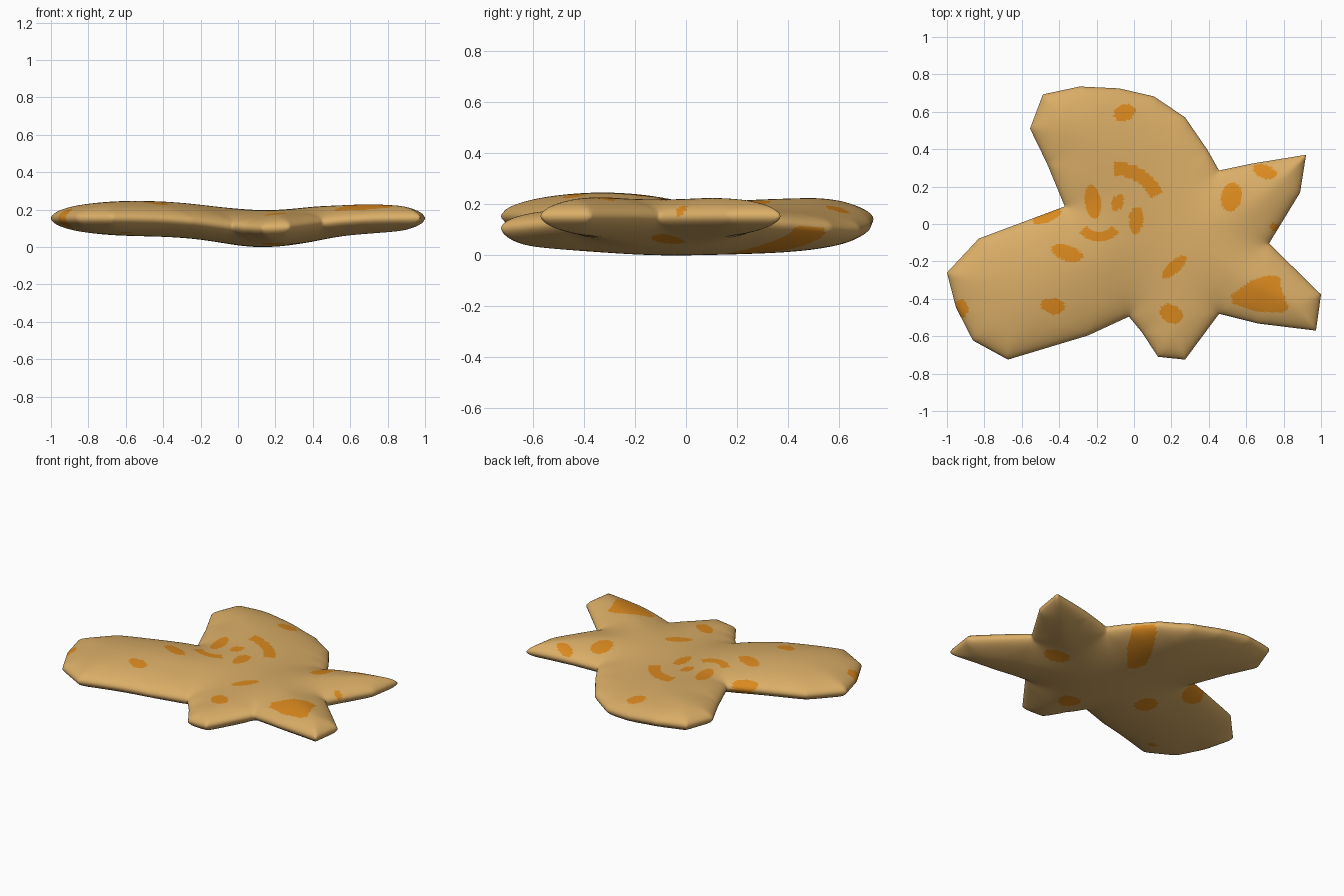
import bpy, bmesh, math
from mathutils import Vector

if "Cube" in bpy.data.objects:
    bpy.data.objects.remove(bpy.data.objects["Cube"])


def material(name, rgb):
    m = bpy.data.materials.new(name)
    m.diffuse_color = (*rgb, 1)
    m.use_nodes = True
    m.node_tree.nodes["Principled BSDF"].inputs["Base Color"].default_value = m.diffuse_color
    return m


tan = material("tan_skin", (0.70, 0.42, 0.135))
orange = material("orange_spots", (0.70, 0.25, 0.013))

# Outline of the five lobes, seen from above
OUTLINE = [Vector(p) for p in (
    (-.487, .693), (-.29, .735), (-.08, .725), (.107, .682), (.273, .57),
    (.39, .40), (.455, .286), (.63, .323), (.92, .37), (.888, .168),
    (.722, -.104), (1, -.377), (.973, -.57), (.663, -.532), (.455, -.48),
    (.273, -.725), (.128, -.71), (.043, -.58), (-.027, -.495),
    (-.246, -.596), (-.674, -.725), (-.861, -.623), (-.952, -.446),
    (-1, -.26), (-.83, -.078), (-.37, .094), (-.465, .323), (-.556, .51))]
EDGES = list(zip(OUTLINE, OUTLINE[1:] + OUTLINE[:1]))
CENTRE = Vector((.1, -.1))
RINGS = 70

# Spots: ellipses (x, y, rx, ry, degrees), arcs and polygons
TOP_ELLIPSES = [
    (-.05, .595, .06, .043, 20), (-.22, .12, .043, .09, 8),
    (-.087, .115, .028, .05, -20), (.012, .02, .038, .075, -5),
    (-.36, -.155, .085, .043, -18), (-.465, .04, .08, .03, 22),
    (-.435, -.44, .066, .042, -8), (-.93, -.45, .045, .05, 0),
    (.215, -.23, .083, .032, 43), (.2, -.48, .065, .048, -30),
    (.52, .145, .055, .078, -10), (.7, .28, .066, .035, -20),
    (.75, -.015, .025, .02, 0)]
TOP_ARCS = [(-.1, .05, .245, .036, 25, 92), (-.187, .05, .117, .026, 222, 318)]
TOP_POLY = [(.52, -.38), (.63, -.30), (.715, -.275), (.78, -.28), (.79, -.35),
            (.828, -.445), (.80, -.475), (.65, -.468), (.525, -.425)]
UNDER_ELLIPSES = [
    (-.22, -.15, .085, .07, 40), (.19, -.38, .065, .07, 0),
    (.55, -.07, .08, .055, -40), (-.6, -.54, .03, .025, 0),
    (-.44, .03, .09, .06, 22), (-.93, -.45, .05, .05, 0)]
UNDER_POLY = [(.13, .27), (.15, .19), (.19, .165), (.29, .28), (.37, .42),
              (.35, .49), (.28, .55), (.19, .4)]


def edge_distance(p):
    # soft minimum of distances to the outline, smooth across lobe ridges
    total = 0.0
    for a, b in EDGES:
        ab = b - a
        t = max(0, min(1, (p - a).dot(ab) / ab.length_squared))
        total += max((p - a - ab * t).length, 1e-5) ** -6
    return total ** (-1 / 6)


def half_thickness(p):
    k = 1 - min(edge_distance(p) / .44, 1)
    return .102 * math.sqrt(max(0, 1 - k * k))


def mid_height(x):
    return .105 + .055 * (1 - math.exp(-((x - .14) / .35) ** 2))


def in_ellipse(x, y, e):
    a = math.radians(e[4])
    dx, dy = x - e[0], y - e[1]
    u = dx * math.cos(a) + dy * math.sin(a)
    v = dy * math.cos(a) - dx * math.sin(a)
    return (u / e[2]) ** 2 + (v / e[3]) ** 2 < 1


def in_arc(x, y, c):
    r = math.hypot(x - c[0], y - c[1])
    a = math.degrees(math.atan2(y - c[1], x - c[0])) % 360
    return abs(r - c[2]) < c[3] and c[4] < a < c[5]


def in_poly(x, y, poly):
    inside = False
    for (x1, y1), (x2, y2) in zip(poly, poly[1:] + poly[:1]):
        if (y1 > y) != (y2 > y) and x < (x2 - x1) * (y - y1) / (y2 - y1) + x1:
            inside = not inside
    return inside


def spotted(x, y, top):
    if top:
        return (any(in_ellipse(x, y, e) for e in TOP_ELLIPSES)
                or any(in_arc(x, y, c) for c in TOP_ARCS)
                or in_poly(x, y, TOP_POLY))
    return (any(in_ellipse(x, y, e) for e in UNDER_ELLIPSES)
            or in_poly(x, y, UNDER_POLY))


# Rim points, evenly spaced along every straight edge
rim = []
for a, b in EDGES:
    n = max(4, round((b - a).length / .016))
    rim += [a.lerp(b, i / n) for i in range(n)]
count = len(rim)

# Lobed body: rings from the rim to the centre, inflated up and down
bm = bmesh.new()
rim_verts = [bm.verts.new((p.x, p.y, mid_height(p.x))) for p in rim]
rings = {1: [rim_verts], -1: [rim_verts]}
for r in range(1, RINGS):
    s = 1 - (r / RINGS) ** 1.5
    upper, lower = [], []
    for p in rim:
        q = CENTRE.lerp(p, s)
        m, h = mid_height(q.x), half_thickness(q)
        upper.append(bm.verts.new((q.x, q.y, m + h)))
        lower.append(bm.verts.new((q.x, q.y, m - h)))
    rings[1].append(upper)
    rings[-1].append(lower)
for side, loops in rings.items():
    faces = []
    for outer, inner in zip(loops, loops[1:]):
        for i in range(count):
            j = (i + 1) % count
            faces.append(bm.faces.new((outer[i], outer[j], inner[j], inner[i])))
    tip = bm.verts.new((CENTRE.x, CENTRE.y, mid_height(CENTRE.x)
                        + side * half_thickness(CENTRE)))
    for i in range(count):
        faces.append(bm.faces.new((loops[-1][i], loops[-1][(i + 1) % count], tip)))
    for f in faces:
        c = f.calc_center_median()
        f.material_index = int(spotted(c.x, c.y, side > 0))
        f.smooth = True

# Stand on the ground
low = min(v.co.z for v in bm.verts)
for v in bm.verts:
    v.co.z -= low
bmesh.ops.recalc_face_normals(bm, faces=bm.faces[:])
mesh = bpy.data.meshes.new("lobed_body")
bm.to_mesh(mesh)
bm.free()
mesh.materials.append(tan)
mesh.materials.append(orange)
body = bpy.data.objects.new("lobed_body", mesh)
bpy.context.collection.objects.link(body)
